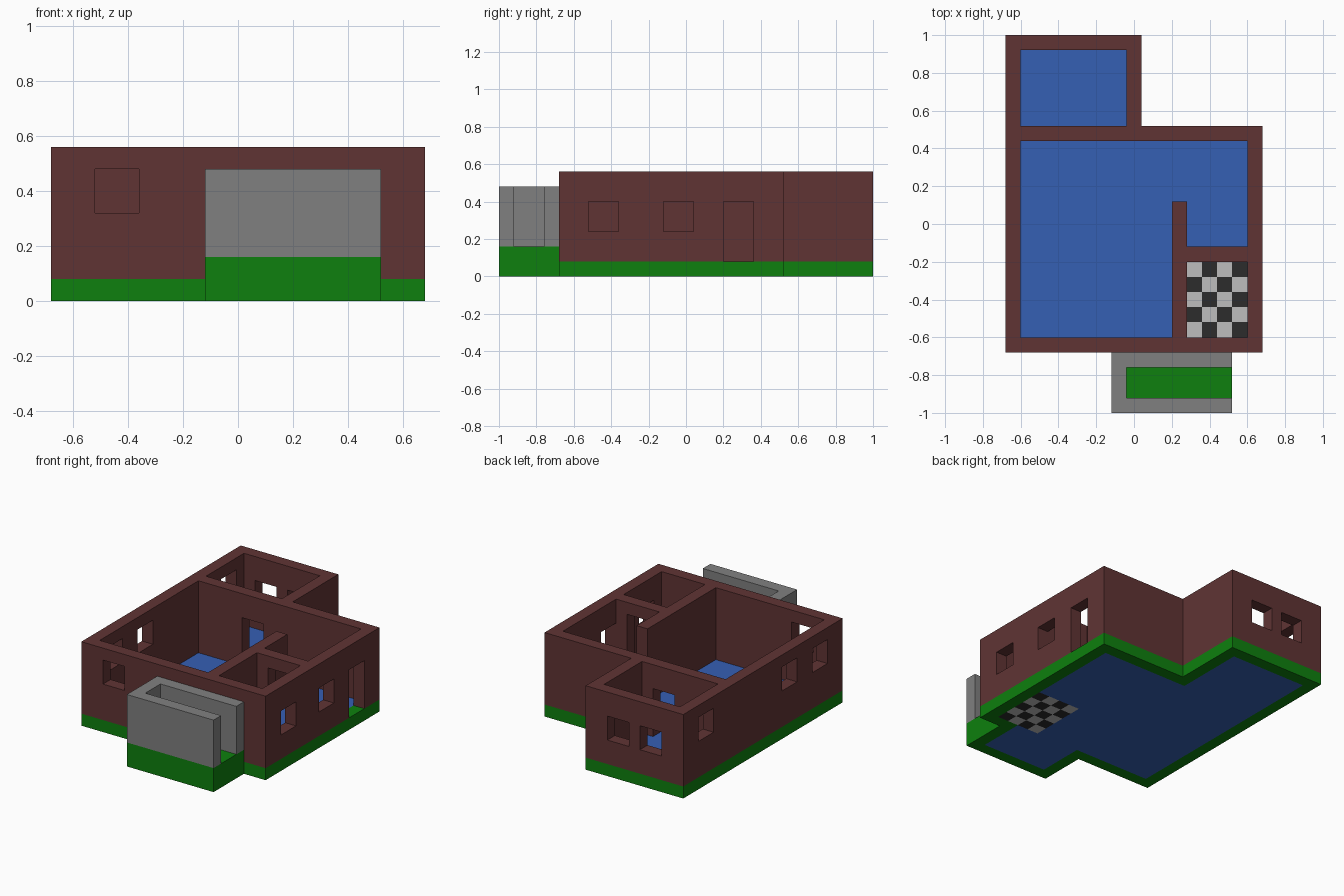
import bpy, bmesh, math
from mathutils import Matrix

cube = bpy.data.objects.get("Cube")
if cube:
    bpy.data.objects.remove(cube, do_unlink=True)


def material(name, rgb):
    m = bpy.data.materials.new(name)
    m.diffuse_color = (*rgb, 1)
    m.use_nodes = True
    bsdf = m.node_tree.nodes["Principled BSDF"]
    bsdf.inputs["Base Color"].default_value = (*rgb, 1)
    bsdf.inputs["Roughness"].default_value = 0.8
    return m


BROWN = material("brown wall", (0.117, 0.034, 0.034))
GREEN = material("grass green", (0.0044, 0.216, 0.0044))
GREY = material("stone grey", (0.216, 0.216, 0.216))
BLUE = material("blue floor", (0.036, 0.115, 0.456))
WHITE = material("white tile", (0.515, 0.515, 0.515))
BLACK = material("black tile", (0.025, 0.025, 0.025))


def finish(bm, name, mats):
    bmesh.ops.recalc_face_normals(bm, faces=bm.faces)
    me = bpy.data.meshes.new(name)
    bm.to_mesh(me)
    bm.free()
    for m in mats:
        me.materials.append(m)
    ob = bpy.data.objects.new(name, me)
    bpy.context.collection.objects.link(ob)
    return ob


def prism(name, outline, z0, z1, mat):
    """Extrude a plan outline from z0 to z1."""
    bm = bmesh.new()
    face = bm.faces.new([bm.verts.new((x, y, z0)) for x, y in outline])
    top = bmesh.ops.extrude_face_region(bm, geom=[face])["geom"]
    verts = [v for v in top if isinstance(v, bmesh.types.BMVert)]
    bmesh.ops.translate(bm, verts=verts, vec=(0, 0, z1 - z0))
    return finish(bm, name, [mat])


def rect(x0, x1, y0, y1):
    return [(x0, y0), (x1, y0), (x1, y1), (x0, y1)]


def cut(target, outline, z0, z1):
    """Subtract a prism from the target and discard the cutter."""
    cutter = prism("cutter", outline, z0, z1, target.data.materials[0])
    cutter.hide_render = True
    mod = target.modifiers.new("cut", "BOOLEAN")
    mod.operation = "DIFFERENCE"
    mod.solver = "EXACT"
    mod.object = cutter
    bpy.context.view_layer.update()
    with bpy.context.temp_override(object=target, active_object=target):
        bpy.ops.object.modifier_apply(modifier=mod.name)
    bpy.data.objects.remove(cutter, do_unlink=True)


BASE, TOP, T = 0.08, 0.56, 0.08

# Green foundation ring around house and porch
foundation = prism("foundation", [
    (-.68, -.68), (-.12, -.68), (-.12, -1), (.52, -1), (.52, -.68),
    (.68, -.68), (.68, .52), (.04, .52), (.04, 1), (-.68, 1)], 0, BASE, GREEN)
cut(foundation, [
    (-.6, -.6), (-.04, -.6), (-.04, -.92), (.44, -.92), (.44, -.6),
    (.6, -.6), (.6, .44), (-.04, .44), (-.04, .92), (-.6, .92)], -.1, .2)

# Blue floor slab, leaving out the tiled room
prism("floor", [
    (-.6, -.6), (-.04, -.6), (-.04, -.92), (.44, -.92), (.44, -.6), (.28, -.6),
    (.28, -.2), (.6, -.2), (.6, .44), (-.04, .44), (-.04, .92), (-.6, .92)],
    0, BASE, BLUE)

# Chequered floor of the small room
bm = bmesh.new()
bmesh.ops.create_grid(bm, x_segments=4, y_segments=5, size=0.5,
                      matrix=Matrix.Translation((.44, -.4, 0)) @ Matrix.Diagonal((.32, .4, 1, 1)))
up = bmesh.ops.extrude_face_region(bm, geom=bm.faces[:])["geom"]
bmesh.ops.translate(bm, verts=[v for v in up if isinstance(v, bmesh.types.BMVert)],
                    vec=(0, 0, BASE))
for f in bm.faces:
    c = f.calc_center_median()
    col = min(3, math.floor((c.x - .28) / .08 + 1e-4))
    row = min(4, math.floor((-.2 - c.y) / .08 + 1e-4))
    f.material_index = (col + row) % 2
finish(bm, "tiled_floor", [WHITE, BLACK])

# House walls, hollowed out room by room
walls = prism("walls", [(-.68, -.68), (.68, -.68), (.68, .52), (.04, .52),
                        (.04, 1), (-.68, 1)], BASE, TOP, BROWN)
main_room = [(-.6, -.6), (.2, -.6), (.2, .12), (.28, .12), (.28, -.12),
             (.6, -.12), (.6, .44), (-.6, .44)]
for room in (main_room, rect(-.6, -.04, .52, .92), rect(.28, .6, -.6, -.2)):
    cut(walls, room, 0, .7)

# Openings in walls running along x: start x, wall y, bottom, top
for x, y, z0, z1 in [
        (-.52, -.68, .32, .48),                            # front window
        (-.52, .92, .24, .40), (-.28, .92, .24, .40),      # back windows
        (-.28, .44, 0, .40), (.36, -.2, 0, .48)]:          # inner doorways
    cut(walls, rect(x, x + .16, y - .02, y + T + .02), z0, z1)

# Openings in walls running along y: wall x, start y, bottom, top
for x, y, z0, z1 in [
        (.6, -.52, .24, .40), (.6, -.12, .24, .40),        # right windows
        (.6, .2, 0, .40),                                  # outer doorway
        (-.68, -.52, .32, .48), (-.68, -.2, .32, .48),     # left windows
        (-.68, .68, .32, .48)]:
    cut(walls, rect(x - .02, x + T + .02, y, y + .16), z0, z1)

# Raised porch with a parapet open on one end
prism("porch_platform", rect(-.12, .52, -1, -.68), BASE, .16, GREEN)
prism("porch_parapet", [(.52, -.68), (-.12, -.68), (-.12, -1), (.52, -1),
                        (.52, -.92), (-.04, -.92), (-.04, -.76), (.52, -.76)],
      .16, .48, GREY)
